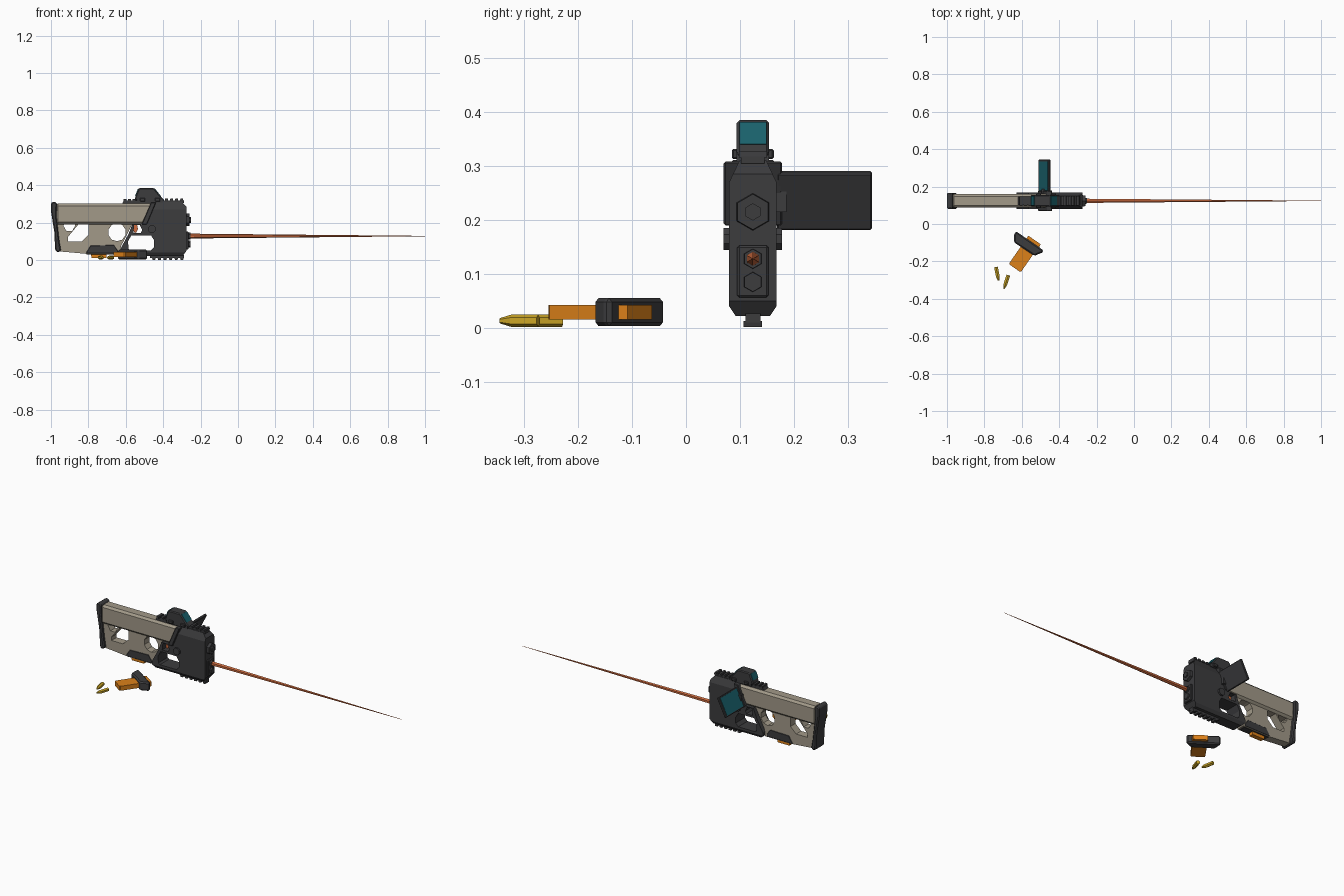
import bpy, bmesh, math
from mathutils import Matrix, Vector

if "Cube" in bpy.data.objects:
    bpy.data.objects.remove(bpy.data.objects["Cube"])

GY = 0.124  # centre plane of the gun


def mat(name, r, g, b):
    m = bpy.data.materials.new(name)
    m.diffuse_color = (r, g, b, 1)
    m.use_nodes = True
    m.node_tree.nodes["Principled BSDF"].inputs["Base Color"].default_value = m.diffuse_color
    return m


DARK = mat("dark_polymer", 0.045, 0.045, 0.048)
BEIGE = mat("beige_shell", 0.36, 0.32, 0.25)
ORANGE = mat("orange_plastic", 0.72, 0.22, 0.01)
BEAM = mat("orange_beam", 0.62, 0.15, 0.05)
TEAL = mat("teal_glass", 0.01, 0.12, 0.15)
GOLD = mat("brass", 0.6, 0.38, 0.02)


def finish(name, bm, m, bevel=0, matrix=None):
    bmesh.ops.recalc_face_normals(bm, faces=bm.faces)
    if matrix:
        bm.transform(matrix)
    me = bpy.data.meshes.new(name)
    bm.to_mesh(me)
    bm.free()
    ob = bpy.data.objects.new(name, me)
    bpy.context.collection.objects.link(ob)
    if m:
        me.materials.append(m)
    if bevel:
        b = ob.modifiers.new("bevel", 'BEVEL')
        b.width, b.segments, b.limit_method = bevel, 1, 'ANGLE'
        b.angle_limit = math.radians(50)
    return ob


def prism(name, pts, half, m=None, bevel=0, y=GY, matrix=None):
    """Extrude an x-z profile along y."""
    bm = bmesh.new()
    f = bm.faces.new([bm.verts.new((x, y - half, z)) for x, z in pts])
    r = bmesh.ops.extrude_face_region(bm, geom=[f])
    vs = [v for v in r["geom"] if isinstance(v, bmesh.types.BMVert)]
    bmesh.ops.translate(bm, vec=(0, 2 * half, 0), verts=vs)
    return finish(name, bm, m, bevel, matrix)


def rect(x0, x1, z0, z1):
    return [(x0, z0), (x1, z0), (x1, z1), (x0, z1)]


def ngon(cx, cz, r, n=6, a=0.0):
    return [(cx + r * math.cos(a + math.tau * i / n),
             cz + r * math.sin(a + math.tau * i / n)) for i in range(n)]


def rod(name, a, b, r1, r2, m, n=6):
    a, b = Vector(a), Vector(b)
    bm = bmesh.new()
    bmesh.ops.create_cone(bm, cap_ends=True, segments=n, radius1=r1, radius2=r2, depth=(b - a).length)
    q = (b - a).to_track_quat('Z', 'Y').to_matrix().to_4x4()
    return finish(name, bm, m, 0, Matrix.Translation((a + b) / 2) @ q)


def boolean(ob, cutters, op='DIFFERENCE'):
    for c in cutters:
        md = ob.modifiers.new("cut", 'BOOLEAN')
        md.object, md.operation, md.solver = c, op, 'EXACT'
    dg = bpy.context.evaluated_depsgraph_get()
    me = bpy.data.meshes.new_from_object(ob.evaluated_get(dg))
    ob.modifiers.clear()
    ob.data = me
    for c in cutters:
        bpy.data.objects.remove(c)


# Receiver: side profile crossed with a chamfered front section
body = prism("receiver", [(-.44, .31), (-.30, .31), (-.275, .285), (-.275, .05), (-.295, .022),
                          (-.61, .022), (-.628, .04), (-.628, .06), (-.585, .14), (-.565, .19),
                          (-.51, .19)], .06, DARK)
section = [(-.044, .04), (-.032, .022), (.032, .022), (.044, .04),
           (.044, .27), (.025, .31), (-.025, .31), (-.044, .27)]
to_x = Matrix.Translation((-.45, GY, 0)) @ Matrix.Rotation(math.pi / 2, 4, 'Z')
boolean(body, [prism("section", section, .3, y=0, matrix=to_x)], 'INTERSECT')
boolean(body, [
    prism("guard_hole", [(-.585, .06), (-.575, .052), (-.465, .052), (-.448, .07), (-.448, .105),
                         (-.465, .132), (-.57, .132), (-.588, .1)], .2),
    prism("trigger_hole", [(-.56, .145), (-.52, .145), (-.512, .16), (-.525, .186), (-.555, .186)], .2)])

# Slanted collar, pivot bolt, trigger
prism("collar", [(-.465, .308), (-.438, .308), (-.487, .19), (-.515, .19)], .054, DARK, .003)
prism("pivot_bolt", ngon(-.46, .165, .022, 8, math.pi / 8), .054, DARK)
prism("trigger", [(-.558, .19), (-.54, .19), (-.535, .165), (-.545, .145), (-.555, .148), (-.562, .17)],
      .012, BEAM)

# Stock: wide upper beam, thin lower frame with holes, butt pad
prism("stock_beam", [(-.975, .302), (-.45, .302), (-.505, .19), (-.975, .19)], .036, BEIGE, .012)
frame = prism("stock_frame", [(-.968, .2), (-.55, .2), (-.572, .18), (-.602, .12), (-.625, .075),
                              (-.63, .032), (-.80, .032), (-.955, .046)], .024, BEIGE)
boolean(frame, [
    prism("slot", [(-.91, .1), (-.91, .122), (-.845, .2), (-.808, .2), (-.798, .185),
                   (-.798, .135), (-.835, .1)], .2),
    prism("hex_hole", ngon(-.902, .184, .032, 6), .2),
    prism("thumb_hole", ngon(-.647, .148, .048, 10, math.pi / 10), .2)])
prism("butt_pad", [(-1, .30), (-.993, .311), (-.975, .311), (-.968, .3), (-.97, .23), (-.955, .1),
                   (-.947, .055), (-.952, .043), (-.972, .043), (-.978, .06), (-.982, .15), (-1, .26)],
      .043, DARK, .006)

# Top and bottom toothed rails
prism("top_rail", rect(-.43, -.29, .305, .318), .022, DARK)
prism("rear_rail", [(-.62, .30), (-.61, .318), (-.42, .318), (-.42, .30)], .022, DARK)
prism("bottom_rail", rect(-.47, -.29, .01, .026), .014, DARK)
for i in range(4):
    x = -.382 + i * .027
    prism(f"top_tooth_{i}", [(x - .009, .316), (x + .009, .316), (x + .007, .328), (x - .007, .328)],
          .026, DARK)
for i in range(3):
    x = -.605 + i * .025
    prism(f"rear_tooth_{i}", rect(x - .008, x + .008, .314, .326), .024, DARK)
for i in range(6):
    x = -.45 + i * .03
    prism(f"bottom_tooth_{i}", [(x - .01, .013), (x + .01, .013), (x + .007, .001), (x - .007, .001)],
          .017, DARK)

# Muzzle fittings on the front face
rod("upper_muzzle", (-.28, GY, .215), (-.258, GY, .215), .035, .033, DARK)
rod("upper_muzzle_core", (-.26, GY, .215), (-.25, GY, .215), .016, .016, DARK)
prism("front_plate", rect(-.28, -.264, .056, .153), .029, DARK, .004)
for i, z in enumerate((.128, .085)):
    rod(f"emitter_{i}", (-.27, GY, z), (-.254, GY, z), .019, .018, DARK)

# Long tapering beam
rod("beam", (-.27, GY, .128), (1, GY, .128), .013, .001, BEAM)

# Reflex sight with lenses and side clamps
prism("sight_body", [(-.553, .318), (-.548, .34), (-.53, .385), (-.45, .385), (-.415, .342), (-.39, .318)],
      .03, DARK, .005)
prism("front_lens", [(-.449, .379), (-.444, .382), (-.411, .341), (-.416, .338)], .025, TEAL)
prism("rear_lens", [(-.55, .345), (-.546, .343), (-.531, .379), (-.535, .381)], .025, TEAL)
prism("sight_mount", rect(-.54, -.40, .308, .325), .03, DARK)
for i, x in enumerate((-.51, -.43)):
    prism(f"sight_clamp_{i}", rect(x - .014, x + .014, .313, .332), .039, DARK, .003)

# Tilted side display
tilt = Matrix.Translation((-.478, .257, .236)) @ Matrix.Rotation(math.atan(.5), 4, 'Y')
prism("display_panel", rect(-.007, .007, -.059, .059), .088, DARK, .003, 0, tilt)
prism("display_glass", rect(-.0085, -.006, -.052, .052), .078, TEAL, 0, 0, tilt)
prism("display_hinge", rect(-.495, -.462, .215, .255), .012, DARK, 0, GY + .05)


# Magazine, one fitted in the stock and one lying loose
def magazine(name, origin, u, v):
    u, v = Vector(u).normalized(), Vector(v).normalized()
    m = Matrix((u, v.cross(u), v)).transposed().to_4x4()
    m = Matrix.Translation(origin) @ m
    prism(name + "_grip", [(-.09, 0), (.09, 0), (.09, -.014), (.066, -.052), (-.064, -.055), (-.088, -.02)],
          .026, DARK, .007, 0, m)
    prism(name + "_base", [(-.022, -.005), (.062, -.005), (.058, .018), (-.022, .018)], .0135, ORANGE, 0, 0, m)
    prism(name + "_body", [(-.022, -.04), (.056, -.04), (.056, -.16), (.05, -.166), (-.018, -.166),
                           (-.022, -.16)], .0135, ORANGE, 0, 0, m)


magazine("fitted_magazine", (-.725, GY, .03), (-1, 0, 0), (0, 0, -1))
magazine("loose_magazine", (-.557, -.09, .029), (.82, -.57, 0), (.57, .82, 0))

# Loose cartridges
for i, (a, b) in enumerate((((-.738, -.23, .013), (-.724, -.302, .013)),
                            ((-.672, -.274, .013), (-.695, -.345, .013)))):
    a, b = Vector(a), Vector(b)
    mid = a.lerp(b, .7)
    rod(f"cartridge_case_{i}", a, mid, .0115, .0115, GOLD)
    rod(f"cartridge_tip_{i}", mid, b, .0115, .005, GOLD)
